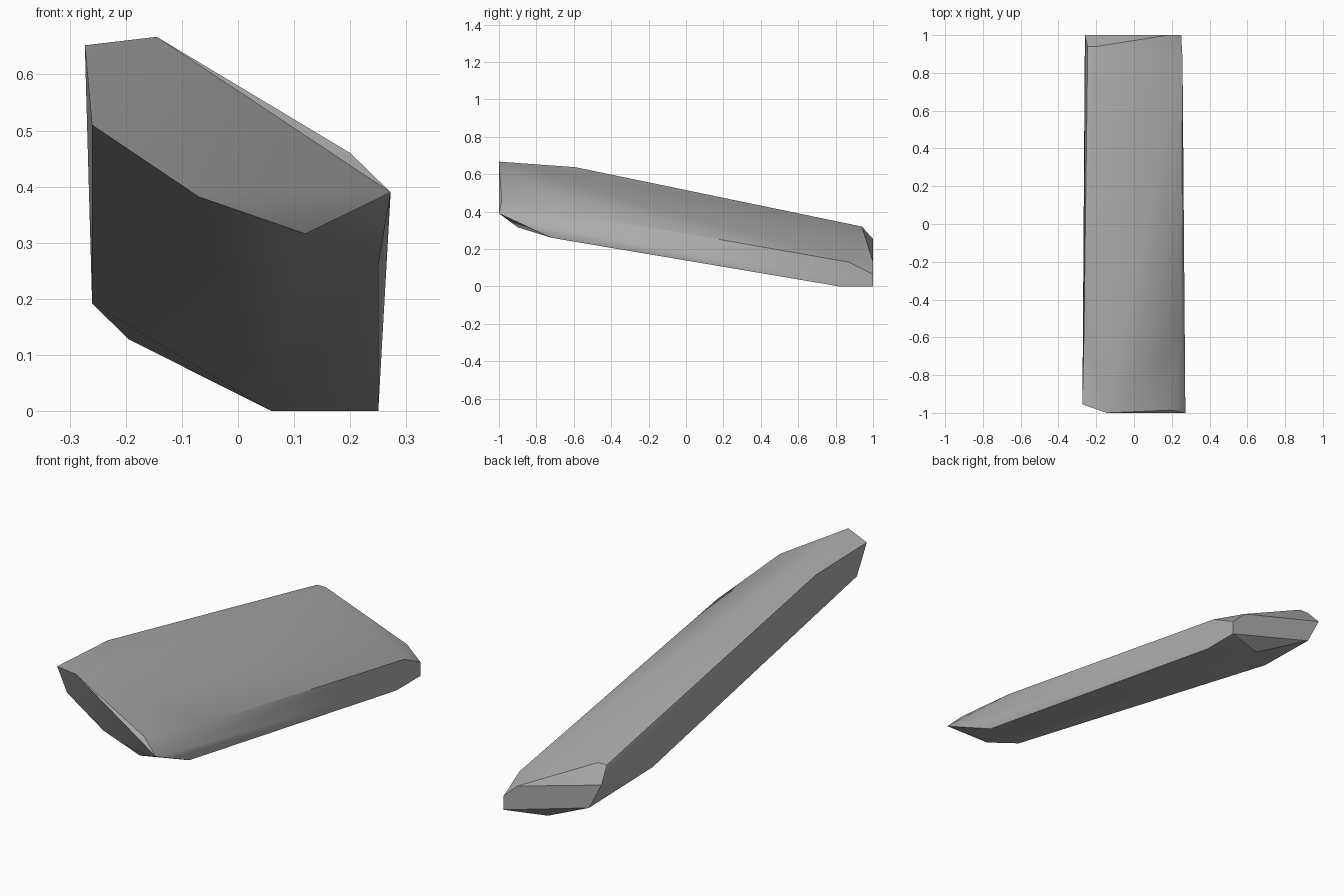
import bpy
import bmesh

# Remove the default cube only
default_cube = bpy.data.objects.get("Cube")
if default_cube:
    bpy.data.objects.remove(default_cube, do_unlink=True)


def make_material(name, colour):
    material = bpy.data.materials.new(name)
    material.use_nodes = True
    material.diffuse_color = colour
    shader = material.node_tree.nodes["Principled BSDF"]
    shader.inputs["Base Color"].default_value = colour
    return material


def make_hull(name, corners, material):
    """Wrap a tight convex skin around corner points."""
    bm = bmesh.new()
    for corner in corners:
        bm.verts.new(corner)
    hull = bmesh.ops.convex_hull(bm, input=bm.verts[:])
    inside = [g for g in hull["geom_interior"] if isinstance(g, bmesh.types.BMVert)]
    if inside:
        bmesh.ops.delete(bm, geom=inside, context="VERTS")
    bmesh.ops.recalc_face_normals(bm, faces=bm.faces[:])
    mesh = bpy.data.meshes.new(name)
    bm.to_mesh(mesh)
    bm.free()
    mesh.materials.append(material)
    obj = bpy.data.objects.new(name, mesh)
    bpy.context.collection.objects.link(obj)
    return obj


# Raised front end: upper rim, then the undercut lower rim
front_upper = [(-.273, -.955, .652), (-.145, -1, .667), (.2, -.985, .46), (.272, -1, .39)]
front_lower = [(-.26, -.9, .51), (-.07, -.9, .382), (.12, -.9, .316), (.25, -.72, .26)]

# Shoulders where the top bends into the long slope
shoulders = [(-.265, -.59, .637), (.25, -.59, .385), (.257, .87, .13)]

# Low back end: chamfered upper rim, vertical end face, flat foot
back_upper = [(-.245, .94, .32), (-.2, .94, .32), (-.26, 1, .253), (.18, 1, .13), (.25, 1, .065)]
back_lower = [(-.26, .62, .192), (-.195, 1, .128), (.06, .94, 0), (.25, .82, 0), (.25, 1, 0)]

grey = make_material("stone_grey", (.42, .42, .42, 1))
slab = make_hull("stone_slab",
                 front_upper + front_lower + shoulders + back_upper + back_lower, grey)

# Soft shading over gentle facets, crisp at the chiselled edges
bpy.ops.object.select_all(action="DESELECT")
slab.select_set(True)
bpy.context.view_layer.objects.active = slab
bpy.ops.object.shade_smooth_by_angle(angle=.52)
